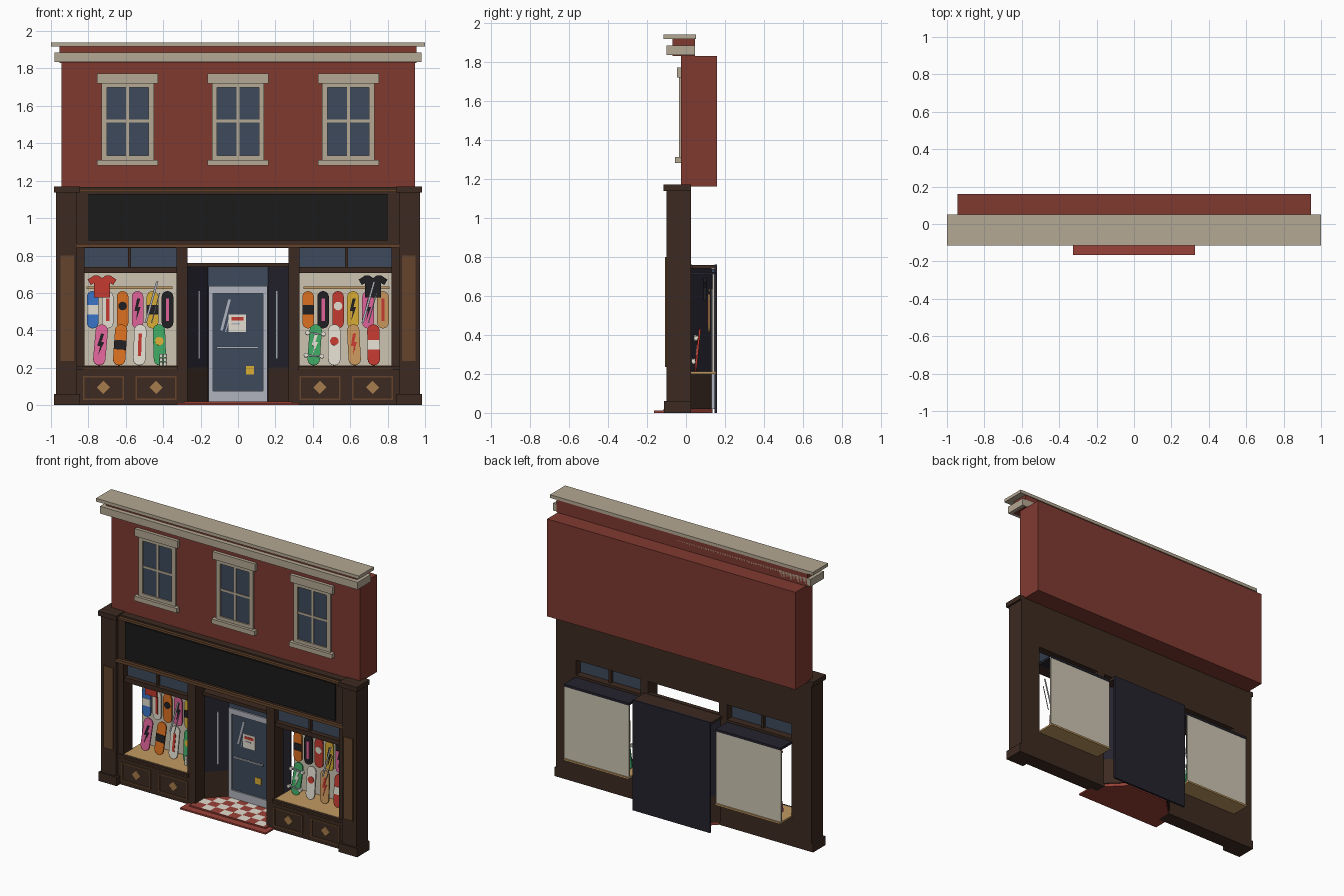
import bpy, bmesh
from math import pi, cos, sin, radians
from mathutils import Matrix, Vector

if "Cube" in bpy.data.objects:
    bpy.data.objects.remove(bpy.data.objects["Cube"])

PAL = dict(brick='803A30', stone='B5A893', wood='3C2A21', trim='65452C', sign='1B1B1B', glass='3D4A5C',
           dark='25232E', cream='CDC5B2', steel='B0B4BD', tan='C19A62', red='C33A30', tile='9A4238',
           blue='3A74C8', orange='DB7020', pink='E0649A', yellow='D8AC34', black='201F22',
           white='E2DDD0', green='3FA763', maple='C8965C', inlay='A67C4C')
mats = {}


def mat(key):
    if key not in mats:
        rgb = [int(PAL[key][i:i + 2], 16) / 255 for i in (0, 2, 4)]
        mats[key] = bpy.data.materials.new(key)
        mats[key].diffuse_color = [((c + .055) / 1.055) ** 2.4 if c > .04 else c / 12.92 for c in rgb] + [1]
    return mats[key]


def finish(name, bm, *keys):
    bmesh.ops.recalc_face_normals(bm, faces=bm.faces)
    me = bpy.data.meshes.new(name)
    bm.to_mesh(me)
    bm.free()
    for k in keys:
        me.materials.append(mat(k))
    ob = bpy.data.objects.new(name, me)
    bpy.context.collection.objects.link(ob)
    return ob


def prism(name, pts, a, b, key, axis='y', M=Matrix()):
    """Extrude a flat outline from a to b along y (outline in xz) or z (outline in xy)."""
    bm = bmesh.new()
    P = lambda u, v, w: M @ Vector((u, w, v) if axis == 'y' else (u, v, w))
    lo = [bm.verts.new(P(u, v, a)) for u, v in pts]
    hi = [bm.verts.new(P(u, v, b)) for u, v in pts]
    bm.faces.new(lo)
    bm.faces.new(hi)
    for i in range(len(pts)):
        j = (i + 1) % len(pts)
        bm.faces.new((lo[i], lo[j], hi[j], hi[i]))
    return finish(name, bm, key)


def box(name, x0, x1, y0, y1, z0, z1, key, M=Matrix()):
    return prism(name, [(x0, z0), (x1, z0), (x1, z1), (x0, z1)], y0, y1, key, 'y', M)


def pair(name, x0, x1, *rest):
    box(name + '_right', x0, x1, *rest)
    box(name + '_left', -x1, -x0, *rest)


def circle(r, cx=0, cz=0, n=16):
    return [(cx + r * cos(2 * pi * i / n), cz + r * sin(2 * pi * i / n)) for i in range(n)]


def streak(name, x0, z0, x1, z1, w, y):
    prism(name, [(x0, z0), (x0 + w, z0), (x1 + w, z1), (x1, z1)], y - .002, y, 'steel')


# Upper storey and cornice
box('brick_wall', -.945, .945, -.025, .16, 1.16, 1.83, 'brick')
box('cornice_lower', -.98, .98, -.1, .045, 1.835, 1.885, 'stone')
box('cornice_neck', -.955, .955, -.07, .045, 1.83, 1.92, 'brick')
box('cornice_top', -1, 1, -.115, .05, 1.918, 1.94, 'stone')
for i, x in enumerate((-.59, 0, .59)):
    n = f'upper_window_{i}_'
    box(n + 'head', x - .163, x + .163, -.047, -.02, 1.72, 1.772, 'stone')
    box(n + 'sill', x - .163, x + .163, -.056, -.02, 1.28, 1.312, 'stone')
    box(n + 'glass', x - .115, x + .115, -.028, -.02, 1.33, 1.7, 'glass')
    for s in (-1, 1):
        c = x + s * .1255
        box(n + 'jamb', c - .0145, c + .0145, -.037, -.02, 1.312, 1.72, 'stone')
    box(n + 'top_rail', x - .112, x + .112, -.037, -.02, 1.697, 1.72, 'stone')
    box(n + 'bottom_rail', x - .112, x + .112, -.037, -.02, 1.312, 1.335, 'stone')
    box(n + 'muntin_v', x - .008, x + .008, -.033, -.02, 1.335, 1.697, 'stone')
    box(n + 'muntin_h', x - .112, x + .112, -.033, -.02, 1.512, 1.526, 'stone')

# Timber shopfront frame
box('fascia', -.86, .86, -.075, .025, .84, 1.165, 'wood')
box('sign_board', -.8, .8, -.088, -.07, .88, 1.13, 'sign')
box('fascia_lower_trim', -.86, .86, -.095, -.07, .842, .862, 'trim')
box('fascia_upper_trim', -.845, .845, -.095, -.07, 1.14, 1.155, 'trim')
pair('pilaster', .86, .972, -.1, .025, 0, 1.165, 'wood')
pair('pilaster_base', .845, .985, -.112, .025, 0, .06, 'wood')
pair('pilaster_cap', .845, .985, -.116, .025, 1.138, 1.17, 'wood')
pair('pilaster_panel', .878, .948, -.107, -.095, .235, .8, 'trim')
pair('bulkhead', .27, .86, -.075, .025, 0, .195, 'wood')
pair('window_sill', .32, .86, -.088, .025, .19, .21, 'wood')
pair('sill_moulding', .325, .825, -.091, -.08, .188, .195, 'trim')
pair('door_post', .27, .33, -.075, .025, .19, .84, 'wood')
pair('window_stile', .82, .86, -.075, .025, .19, .84, 'wood')
pair('transom_bar', .33, .82, -.065, .025, .706, .738, 'wood')
pair('transom_glass', .33, .82, -.032, -.026, .738, .84, 'glass')
pair('transom_mullion', .572, .588, -.05, 0, .738, .84, 'wood')
for s in (-1, 1):
    for c in (.438, .72):
        x = s * c
        for z in (.032, .153):
            box('bulkhead_panel_rail', x - .11, x + .11, -.081, -.07, z - .004, z + .004, 'trim')
        for e in (-.106, .106):
            box('bulkhead_panel_stile', x + e - .004, x + e + .004, -.081, -.07, .036, .149, 'trim')
        prism('bulkhead_diamond', [(x - .035, .095), (x, .06), (x + .035, .095), (x, .13)], -.082, -.07, 'inlay')

# Recessed entrance
box('step_lower', -.325, .325, -.165, -.05, 0, .011, 'tile')
box('step_upper', -.29, .29, -.115, -.075, .01, .02, 'tile')
prism('entrance_floor', [(-.27, -.1), (.27, -.1), (.27, .025), (.16, .135), (-.16, .135), (-.27, .025)],
      0, .02, 'tile', 'z')
bm = bmesh.new()
for i in range(8):
    for j in range(4):
        x, y = -.27 + i * .0675, -.11 + j * .061
        f = bm.faces.new([bm.verts.new((x + a * .0675, y + b * .061, .0215)) for a, b in
                          ((0, 0), (1, 0), (1, 1), (0, 1))])
        f.material_index = (i + j) % 2
for s in (-1, 1):
    bmesh.ops.bisect_plane(bm, geom=bm.verts[:] + bm.edges[:] + bm.faces[:], plane_co=(s * .27, .025, 0),
                           plane_no=(s, 1, 0), clear_outer=True)
finish('checker_tiles', bm, 'tile', 'white')
for s in (-1, 1):
    wall = [(s * .27, .02), (s * .285, .02), (s * .175, .13), (s * .16, .13)]
    prism('splayed_kick_panel', wall, .02, .2, 'wood', 'z')
    prism('splayed_side_glass', wall, .2, .74, 'dark', 'z')
    prism('side_glass_highlight', [(s * .212, .074), (s * .206, .08), (s * .204, .078), (s * .210, .072)],
          .25, .61, 'steel', 'z')
box('entrance_back', -.295, .295, .147, .16, .0, .76, 'dark')
box('entrance_ceiling', -.295, .295, .03, .15, .74, .757, 'wood')
box('entrance_header', -.27, .27, .0, .03, .738, .76, 'wood')
box('door_transom_glass', -.16, .16, .13, .145, .636, .738, 'glass')
box('door_glass', -.14, .14, .13, .14, .06, .61, 'glass')
pair('door_stile', .134, .157, .12, .145, .02, .636, 'steel')
box('door_top_rail', -.134, .134, .12, .145, .598, .636, 'steel')
box('door_bottom_rail', -.134, .134, .12, .145, .02, .075, 'steel')
box('door_push_bar', -.115, .11, .11, .122, .304, .314, 'steel')
box('door_notice', -.05, .042, .126, .13, .39, .484, 'white')
box('notice_band', -.036, .03, .124, .127, .452, .47, 'red')
box('notice_line', -.036, .01, .124, .127, .432, .438, 'steel')
box('door_sticker', .042, .086, .126, .13, .165, .208, 'yellow')
streak('door_highlight', -.095, .4, -.052, .565, .014, .129)
streak('door_highlight_thin', -.07, .39, -.045, .48, .006, .129)

# Display window shells
pair('display_floor', .33, .825, -.07, .155, .2, .212, 'tan')
pair('display_back', .33, .825, .135, .147, .205, .71, 'cream')
pair('display_ceiling', .33, .825, .01, .15, .706, .722, 'dark')
pair('display_rail', .35, .81, .115, .123, .622, .634, 'tan')
for x in (-.49, .67):
    streak('window_highlight', x - .01, .44, x + .052, .66, .012, -.03)
    streak('window_highlight_thin', x + .025, .44, x + .068, .6, .006, -.03)

BOLT = [(-.1, 1), (-.7, -.1), (-.05, -.1), (-.4, -1), (.7, .25), (.1, .25), (.6, 1)]
SHIRT = [(-.042, -.06), (.042, -.06), (.042, .018), (.06, .008), (.077, .036), (.045, .057),
         (.018, .057), (0, .044), (-.018, .057), (-.045, .057), (-.077, .036), (-.06, .008), (-.042, .018)]


def skateboard(x, y, z, key, deco, dkey, h=.1, w=.031, roll=0, lean=0):
    """Capsule deck with one graphic on the front."""
    M = Matrix.Translation((x, y, z)) @ Matrix.Rotation(radians(roll), 4, 'Y') @ Matrix.Rotation(radians(lean), 4, 'X')
    arc = [pi * i / 8 for i in range(9)]
    deck = [(w * cos(a), h - w + w * sin(a)) for a in arc] + [(-w * cos(a), w - h - w * sin(a)) for a in arc]
    prism('skateboard_deck', deck, -.005, .005, key, 'y', M)
    if deco == 'band':
        shape = [(-w, -.025), (w, -.025), (w, .025), (-w, .025)]
    elif deco == 'stripe':
        shape = [(-.009, -.06), (.009, -.06), (.009, .06), (-.009, .06)]
    elif deco == 'dot':
        shape = circle(.023, 0, .02)
    else:
        shape = [(u * .024, v * .06) for u, v in BOLT]
    prism('deck_graphic', shape, -.008, -.004, dkey, 'y', M)
    return M


# Hanging and standing skateboards
hung = {-1: 'blue band white,white stripe red,orange dot black,pink bolt black,yellow band black,black stripe pink',
        1: 'orange band black,black stripe pink,red dot white,yellow bolt black,pink bolt black,maple stripe red'}
stood = {-1: 'pink bolt black 5,orange band black 4,white stripe red 2,green dot yellow -2',
         1: 'green bolt white 4,white dot red 0,maple bolt red -3,red band white -1'}
for s in (-1, 1):
    x0 = -.777 if s < 0 else .375
    for i, spec in enumerate(hung[s].split(',')):
        k, d, dk = spec.split()
        skateboard(x0 + i * .08, .118, .51, k, d, dk)
    x0 = -.735 if s < 0 else .41
    for i, spec in enumerate(stood[s].split(',')):
        k, d, dk, r = spec.split()
        M = skateboard(x0 + i * .105, .06, .322, k, d, dk, .11, .033, float(r), -6)
        if s > 0 and i == 0:
            # Trucks and wheels on the complete board
            for z in (-.06, .06):
                box('truck_axle', -.045, .045, -.02, -.012, z - .004, z + .004, 'steel', M)
                for e in (-.043, .043):
                    prism('wheel', circle(.012, e, z, 12), -.026, -.006, 'white', 'y', M)
    # Hanging shirt
    prism('shirt', SHIRT, .09, .106, 'red' if s < 0 else 'black', 'y',
          Matrix.Translation((-.727 if s < 0 else .722, 0, .635)))

# Little stack of spare wheels
for i in range(2):
    for j in range(3):
        prism('spare_wheel', circle(.0095, -.41 + i * .02, 0, 12), .213 + j * .021, .232 + j * .021, 'white', 'z',
              Matrix.Translation((0, .02, 0)))

for m in bpy.data.materials:
    if m.users and not m.is_grease_pencil:
        m.use_nodes = True
        m.node_tree.nodes["Principled BSDF"].inputs["Base Color"].default_value = m.diffuse_color
